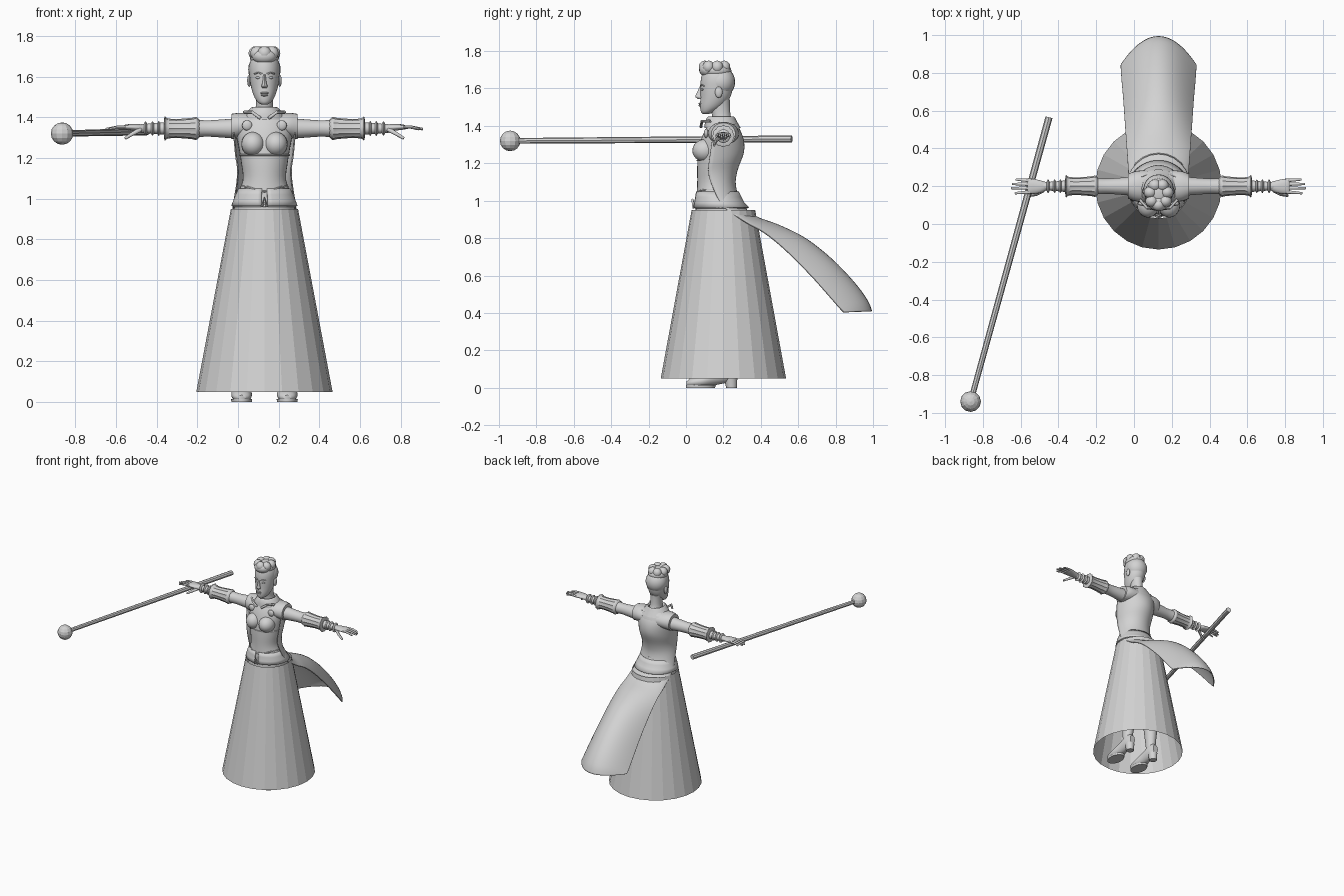
import bpy, bmesh, math
from mathutils import Vector

if "Cube" in bpy.data.objects:
    bpy.data.objects.remove(bpy.data.objects["Cube"])

grey = bpy.data.materials.new("plain grey")
grey.use_nodes = True
grey.diffuse_color = (0.65, 0.65, 0.65, 1)
grey.node_tree.nodes["Principled BSDF"].inputs["Base Color"].default_value = grey.diffuse_color

CX, ARM_Y, ARM_Z = 0.13, 0.2, 1.345
AXES = {"x": (1, 2, 0), "y": (0, 2, 1), "z": (0, 1, 2)}


def finish(name, bm, smooth=True):
    bmesh.ops.recalc_face_normals(bm, faces=bm.faces)
    mesh = bpy.data.meshes.new(name)
    bm.to_mesh(mesh)
    bm.free()
    mesh.materials.append(grey)
    if smooth:
        mesh.shade_smooth()
        mesh.set_sharp_from_angle(angle=math.radians(45))
    ob = bpy.data.objects.new(name, mesh)
    bpy.context.collection.objects.link(ob)
    return ob


def dense(rows, steps=4):
    """Catmull-Rom interpolation through rows of numbers."""
    out = []
    for i in range(len(rows) - 1):
        p0, p1, p2, p3 = (rows[max(0, min(len(rows) - 1, i + k))] for k in (-1, 0, 1, 2))
        for j in range(steps):
            t = j / steps
            out.append(tuple(
                b + 0.5 * t * (c - a + t * (2 * a - 5 * b + 4 * c - d + t * (3 * (b - c) + d - a)))
                for a, b, c, d in zip(p0, p1, p2, p3)))
    return out + [rows[-1]]


def skin(name, grid, closed=True, caps=True, smooth=True):
    bm = bmesh.new()
    rows = [[bm.verts.new(p) for p in row] for row in grid]
    n = len(rows[0])
    for a, b in zip(rows, rows[1:]):
        for i in range(n if closed else n - 1):
            j = (i + 1) % n
            bm.faces.new((a[i], a[j], b[j], b[i]))
    if caps:
        bm.faces.new(rows[0])
        bm.faces.new(rows[-1])
    return finish(name, bm, smooth)


def loft(name, axis, rings, n=24, steps=4, ruffle=0, **kw):
    """Rings are (position, centre u, centre v, radius u, radius v)."""
    iu, iv, ip = AXES[axis]
    grid = []
    for pos, cu, cv, ru, rv in (dense(rings, steps) if steps > 1 else rings):
        row = []
        for k in range(n):
            a = math.tau * k / n
            w = 1 + ruffle * math.cos(k * math.pi)
            p = [0, 0, 0]
            p[iu], p[iv], p[ip] = cu + ru * w * math.cos(a), cv + rv * w * math.sin(a), pos
            row.append(p)
        grid.append(row)
    return skin(name, grid, **kw)


def upright(rows, x=CX):
    """Rows of (z, half width, front y, back y) as loft rings."""
    return [(z, x, (f + b) / 2, w, (b - f) / 2) for z, w, f, b in rows]


def ball(name, pos, size, seg=20, rings=12, smooth=True):
    bm = bmesh.new()
    bmesh.ops.create_uvsphere(bm, u_segments=seg, v_segments=rings, radius=1)
    for v in bm.verts:
        v.co = Vector(pos) + v.co * Vector(size)
    return finish(name, bm, smooth)


def tube(name, points, radius, n=8, closed=False, end=None, smooth=True):
    pts = [Vector(p) for p in points]
    grid = []
    for i, p in enumerate(pts):
        m = len(pts)
        nxt = pts[(i + 1) % m] if closed else pts[min(i + 1, m - 1)]
        prv = pts[i - 1] if closed else pts[max(i - 1, 0)]
        q = (nxt - prv).to_track_quat("Z", "Y")
        r = radius + ((end or radius) - radius) * i / (m - 1)
        grid.append([p + q @ Vector((r * math.cos(math.tau * k / n), r * math.sin(math.tau * k / n), 0))
                     for k in range(n)])
    if closed:
        grid.append(grid[0])
    return skin(name, grid, caps=not closed, smooth=smooth)


# Skirt: open faceted cone
loft("skirt", "z", [(0.05, CX, 0.2, 0.335, 0.335), (0.95, CX, 0.2, 0.165, 0.17)],
     steps=1, caps=False, smooth=False)

# Bodice
torso = dense(upright([
    (0.93, 0.15, 0.05, 0.34), (1.0, 0.142, 0.055, 0.3), (1.09, 0.107, 0.06, 0.26),
    (1.18, 0.115, 0.06, 0.265), (1.26, 0.128, 0.065, 0.29), (1.34, 0.14, 0.085, 0.3),
    (1.40, 0.12, 0.115, 0.28), (1.43, 0.06, 0.14, 0.26)]))
loft("bodice", "z", torso, n=32, steps=1)


def on_torso(z, a, grow):
    z0, _, cy, rx, ry = min(torso, key=lambda r: abs(r[0] - z))
    return (CX + (rx + grow) * math.sin(a), cy - (ry + grow) * math.cos(a), z)


def trim(name, z, dip, radius=0.004):
    angles = [math.tau * k / 48 for k in range(48)]
    tube(name, [on_torso(z - dip * math.exp(-8 * (1 - math.cos(a))), a, 0.001) for a in angles],
         radius, closed=True)


trim("underbust_trim", 1.215, 0.0)
trim("waist_trim", 1.06, 0.025)
trim("hip_trim", 0.965, 0.0, 0.007)

# Peplum with a front split
gap = [0.1 + (math.tau - 0.2) * k / 40 for k in range(41)]
peplum = skin("peplum", [[on_torso(z, a, g) for a in gap]
                         for z, g in ((1.05, 0.004), (1.02, 0.008), (0.99, 0.012), (0.965, 0.015))],
              closed=False, caps=False)
peplum.modifiers.new("cloth", "SOLIDIFY").thickness = 0.006
tube("belt_buckle", [(CX - 0.012, 0.04, 0.96), (CX, 0.035, 1.005), (CX + 0.012, 0.04, 0.96)], 0.006)

# Coat back flowing into the trailing tail: centre y z, edge y z, half width, pointedness
coat_rows = dense([
    (0.27, 1.41, 0.2, 1.41, 0.14, 0), (0.305, 1.34, 0.15, 1.36, 0.155, 0),
    (0.31, 1.26, 0.125, 1.22, 0.145, 0), (0.275, 1.16, 0.12, 1.15, 0.135, 0),
    (0.267, 1.08, 0.14, 1.08, 0.138, 0), (0.30, 0.985, 0.2, 0.97, 0.155, 0.2),
    (0.37, 0.92, 0.32, 0.885, 0.163, 0.6), (0.5, 0.87, 0.42, 0.83, 0.17, 1),
    (0.64, 0.80, 0.53, 0.74, 0.178, 1), (0.78, 0.69, 0.66, 0.61, 0.187, 1),
    (0.9, 0.565, 0.75, 0.51, 0.195, 1), (0.97, 0.47, 0.82, 0.43, 0.2, 1),
    (0.995, 0.41, 0.845, 0.405, 0.2, 1)])
grid = []
for yc, zc, ye, ze, hw, k in coat_rows:
    row = []
    for i in range(25):
        a = math.pi * (i / 24 - 0.5)
        c = math.cos(a) ** (1 + k)
        row.append((CX + hw * math.sin(a), ye + (yc - ye) * c, ze + (zc - ze) * c))
    grid.append(row)
coat = skin("coat_tail", grid, closed=False, caps=False)
coat.modifiers.new("cloth", "SOLIDIFY").thickness = 0.006

# Collar and neck
loft("collar", "z", upright([(1.39, 0.11, 0.1, 0.29), (1.425, 0.085, 0.105, 0.27),
                             (1.45, 0.06, 0.12, 0.255), (1.43, 0.05, 0.14, 0.245)]), ruffle=0.02, caps=False)
loft("neck", "z", upright([(1.40, 0.055, 0.14, 0.26), (1.45, 0.043, 0.14, 0.24),
                           (1.50, 0.042, 0.13, 0.235), (1.54, 0.045, 0.13, 0.235)]))

# Head and face
loft("head", "z", upright([
    (1.463, 0.014, 0.09, 0.12), (1.475, 0.033, 0.08, 0.15), (1.505, 0.052, 0.075, 0.2),
    (1.55, 0.066, 0.077, 0.235), (1.60, 0.073, 0.077, 0.25), (1.65, 0.075, 0.08, 0.255),
    (1.69, 0.062, 0.095, 0.24), (1.712, 0.025, 0.14, 0.2)]), n=32)
loft("nose", "z", upright([(1.545, 0.012, 0.063, 0.1), (1.556, 0.015, 0.05, 0.1),
                           (1.57, 0.01, 0.055, 0.1), (1.61, 0.006, 0.073, 0.1)]), n=12)
for name, z, w in (("upper_lip", 1.519, 0.02), ("lower_lip", 1.509, 0.017)):
    ball(name, (CX, 0.078, z), (w, 0.011, 0.006), 12, 8)

# Hair: swept cap with a piled crown
ball("hair_cap", (CX, 0.185, 1.635), (0.08, 0.078, 0.082))
ball("hair_crown", (CX, 0.165, 1.695), (0.072, 0.078, 0.045))
ball("hair_front_roll", (CX, 0.115, 1.7), (0.06, 0.045, 0.04))
for k in range(7):
    a = math.tau * k / 7
    ball(f"hair_curl_{k}", (CX + 0.046 * math.sin(a), 0.155 - 0.055 * math.cos(a), 1.715),
         (0.034, 0.032, 0.034), 14, 10)

# Shaft and knob of the staff
tip, tail = Vector((-0.865, -0.94, 1.32)), Vector((-0.45, 0.565, 1.33))
tube("staff_shaft", [tip, tip.lerp(tail, 0.5), tail], 0.015, n=8, end=0.019, smooth=False)
ball("staff_knob", tip, (0.055, 0.055, 0.055), 12, 8, smooth=False)

for side, tag in ((1, "left"), (-1, "right")):
    def X(d):
        return CX + side * d

    def limb(name, rows, **kw):
        loft(f"{tag}_{name}", "x", [(X(d), y, z, ry, rz) for d, y, z, ry, rz in rows], **kw)

    def along(rows):
        return [(d, ARM_Y, ARM_Z, r, r) for d, r in rows]

    # Face sides
    ball(f"{tag}_eye", (X(0.029), 0.091, 1.595), (0.014, 0.011, 0.007), 12, 8)
    tube(f"{tag}_brow", [(X(0.012), 0.077, 1.613), (X(0.032), 0.08, 1.62), (X(0.05), 0.096, 1.614)], 0.004)
    ball(f"{tag}_ear", (X(0.075), 0.175, 1.58), (0.01, 0.02, 0.03), 12, 8)

    # Chest
    ball(f"{tag}_bust", (X(0.056), 0.1, 1.268), (0.058, 0.066, 0.06))
    ball(f"{tag}_button", (X(0.085), 0.108, 1.36), (0.025, 0.012, 0.025), 16, 8)
    tube(f"{tag}_lapel", [(X(0.02), 0.08, 1.395), (X(0.06), 0.085, 1.425), (X(0.1), 0.13, 1.425)], 0.008)

    # Arm: vest shoulder, sleeve, ruffled cuff, forearm, bracelets
    limb("vest_shoulder", [(0.06, 0.2, 1.36, 0.085, 0.06), (0.12, 0.2, 1.36, 0.08, 0.062),
                           (0.162, 0.2, 1.355, 0.065, 0.062)])
    limb("sleeve", along([(0.12, 0.052), (0.2, 0.045), (0.28, 0.04), (0.34, 0.044)]))
    limb("cuff", along([(0.32, 0.042), (0.335, 0.054), (0.36, 0.05), (0.43, 0.045), (0.475, 0.048),
                        (0.49, 0.057), (0.495, 0.03)]), ruffle=0.04)
    limb("forearm", along([(0.48, 0.032), (0.54, 0.026), (0.61, 0.021)]))
    for k, d in enumerate((0.52, 0.55, 0.585)):
        limb(f"bracelet_{k}", along([(d - 0.008, 0.024), (d, 0.036), (d + 0.008, 0.024)]))

    # Hand
    limb("palm", [(0.59, 0.2, 1.345, 0.02, 0.018), (0.63, 0.198, 1.35, 0.034, 0.017),
                  (0.68, 0.2, 1.352, 0.041, 0.013), (0.695, 0.2, 1.35, 0.036, 0.008)])
    for k, (y0, y1, d) in enumerate(((0.17, 0.163, 0.76), (0.19, 0.19, 0.78),
                                     (0.21, 0.212, 0.775), (0.23, 0.236, 0.755))):
        tube(f"{tag}_finger_{k}", [(X(0.67), y0, 1.352), (X(0.72), (y0 + y1) / 2, 1.352), (X(d), y1, 1.342)],
             0.0095, end=0.006)
    tube(f"{tag}_thumb", [(X(0.61), 0.18, 1.34), (X(0.65), 0.157, 1.318), (X(0.685), 0.15, 1.296)],
         0.012, end=0.007)

    # Leg and heeled boot
    foot = X(0.112)
    loft(f"{tag}_leg", "z", [(0.07, foot, 0.225, 0.034, 0.038), (0.14, foot, 0.215, 0.036, 0.04),
                             (0.32, X(0.1), 0.225, 0.052, 0.058), (0.5, X(0.09), 0.21, 0.05, 0.055),
                             (0.9, X(0.075), 0.2, 0.07, 0.085)])
    loft(f"{tag}_shoe", "y", [(0.003, foot, 0.022, 0.018, 0.012), (0.03, foot, 0.028, 0.042, 0.026),
                              (0.09, foot, 0.037, 0.051, 0.036), (0.16, foot, 0.06, 0.042, 0.045),
                              (0.23, foot, 0.085, 0.038, 0.055), (0.272, foot, 0.085, 0.022, 0.035)])
    loft(f"{tag}_heel", "z", upright([(0.0, 0.028, 0.215, 0.272), (0.06, 0.034, 0.2, 0.275)], foot), n=16, steps=1)
    loft(f"{tag}_sole", "z", upright([(0.0, 0.05, 0.0, 0.155), (0.014, 0.052, 0.0, 0.16)], foot), steps=1)
